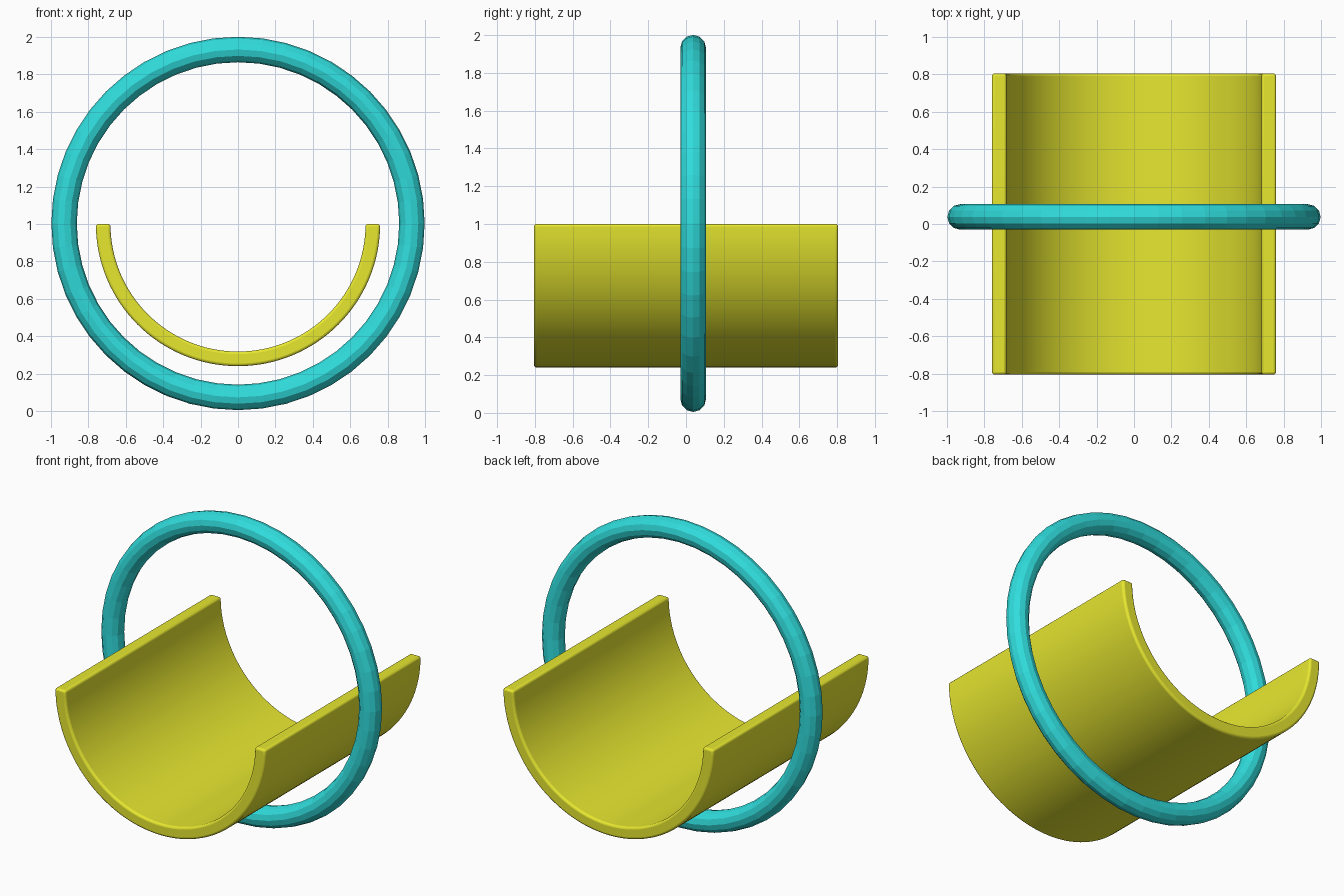
import bpy, bmesh
from math import pi, sin, cos

if "Cube" in bpy.data.objects:
    bpy.data.objects.remove(bpy.data.objects["Cube"])


def paint(obj, name, color):
    mat = bpy.data.materials.new(name)
    mat.diffuse_color = color
    mat.use_nodes = True
    mat.node_tree.nodes["Principled BSDF"].inputs["Base Color"].default_value = mat.diffuse_color
    obj.data.materials.append(mat)


# Upright ring, faceted
bpy.ops.mesh.primitive_torus_add(
    major_segments=48, minor_segments=12, major_radius=0.93, minor_radius=0.068,
    location=(0, 0.038, 1.003), rotation=(pi / 2, 0, 0))
ring = bpy.context.object
ring.name = "ring"
paint(ring, "cyan", (0.03, 0.72, 0.72, 1))

# Half-pipe trough: closed half-annulus profile extruded along y
OUTER, INNER, HALF, STEPS = 0.76, 0.682, 0.805, 64
angles = [pi + pi * i / STEPS for i in range(STEPS + 1)]
profile = [(OUTER * cos(a), OUTER * sin(a)) for a in angles]
profile += [(INNER * cos(a), INNER * sin(a)) for a in reversed(angles)]

bm = bmesh.new()
front = [bm.verts.new((x, -HALF, z)) for x, z in profile]
back = [bm.verts.new((x, HALF, z)) for x, z in profile]
n = len(profile)
for i in range(n):
    j = (i + 1) % n
    bm.faces.new((front[i], front[j], back[j], back[i]))
for i in range(STEPS):
    o0, o1, i1, i0 = i, i + 1, n - 2 - i, n - 1 - i
    bm.faces.new((front[o0], front[i0], front[i1], front[o1]))
    bm.faces.new((back[o0], back[o1], back[i1], back[i0]))
bmesh.ops.recalc_face_normals(bm, faces=bm.faces)
mesh = bpy.data.meshes.new("trough")
bm.to_mesh(mesh)
bm.free()

trough = bpy.data.objects.new("trough", mesh)
trough.location.z = 1.0
bpy.context.collection.objects.link(trough)
paint(trough, "yellow", (0.8, 0.8, 0.03, 1))

# Softly rounded rims
bevel = trough.modifiers.new("rounded_rims", "BEVEL")
bevel.width = 0.014
bevel.segments = 3
bevel.limit_method = "ANGLE"
bevel.angle_limit = pi / 4

bpy.ops.object.select_all(action="DESELECT")
trough.select_set(True)
bpy.context.view_layer.objects.active = trough
bpy.ops.object.shade_smooth_by_angle(angle=pi / 5)
